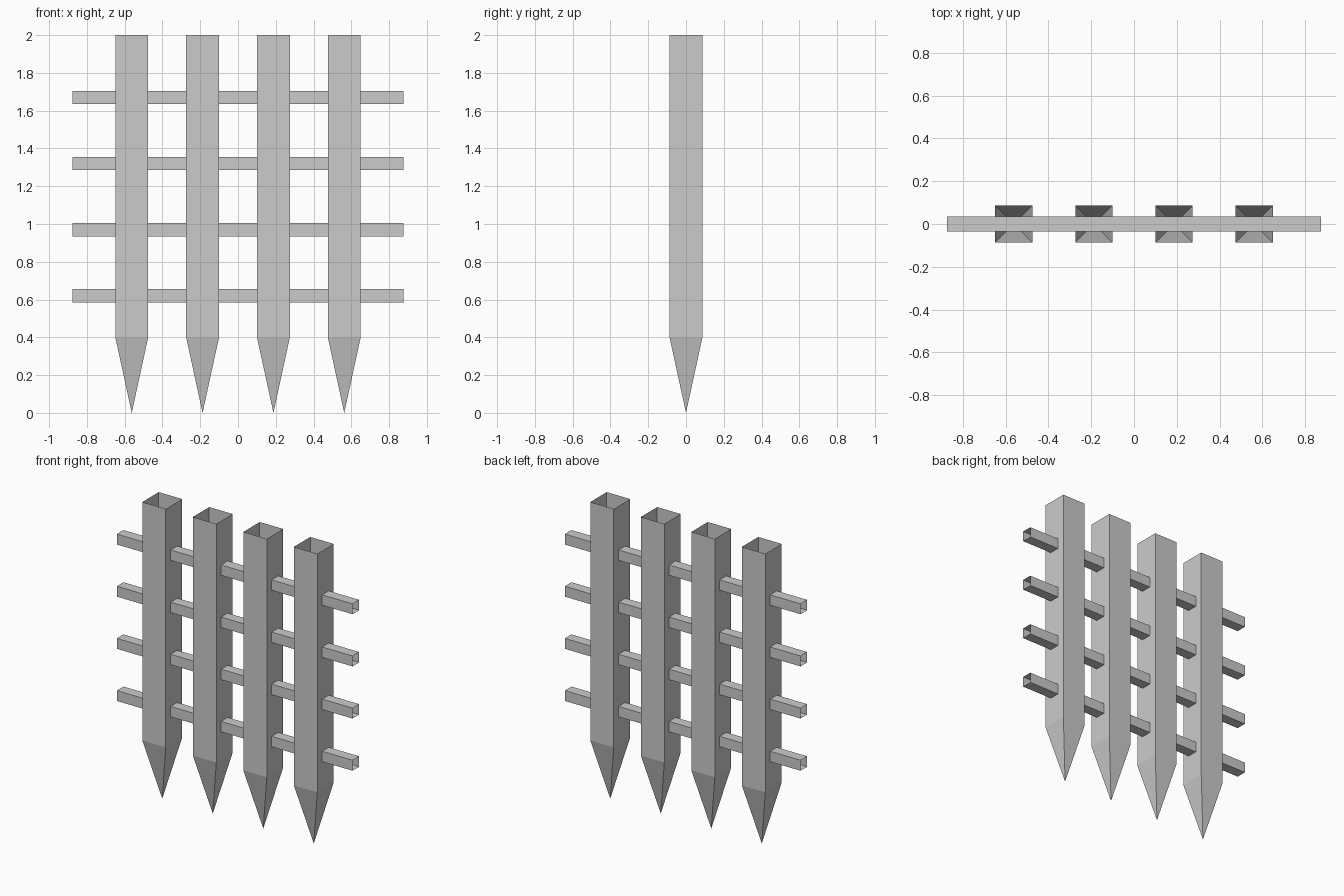
import bpy, bmesh
from mathutils import Vector

if "Cube" in bpy.data.objects:
    bpy.data.objects.remove(bpy.data.objects["Cube"])


def tube(name, rings, tip=None):
    """Thin open square tube through rings of four corners, optionally closed to a point."""
    bm = bmesh.new()
    loops = [[bm.verts.new(p) for p in ring] for ring in rings]
    for a, b in zip(loops, loops[1:]):
        for i in range(4):
            j = (i + 1) % 4
            bm.faces.new((a[i], a[j], b[j], b[i]))
    if tip is not None:
        point = bm.verts.new(tip)
        for i in range(4):
            bm.faces.new((loops[0][(i + 1) % 4], loops[0][i], point))
    mesh = bpy.data.meshes.new(name)
    bm.to_mesh(mesh)
    bm.free()
    obj = bpy.data.objects.new(name, mesh)
    bpy.context.collection.objects.link(obj)
    return obj


CORNERS = [(-1, -1), (1, -1), (1, 1), (-1, 1)]
POST_HALF = 0.087
RAIL_HALF = 0.035

# Four hollow stakes, open at the top and pointed at the bottom
for n in range(4):
    x = -0.5625 + 0.375 * n
    rings = [[Vector((x + POST_HALF * a, POST_HALF * b, z)) for a, b in CORNERS]
             for z in (0.4, 2.0)]
    tube(f"stake_{n + 1}", rings, Vector((x, 0, 0)))

# Four hollow rails running through the stakes, open at both ends
for n in range(4):
    z = 0.62 + 0.35 * n
    rings = [[Vector((x, RAIL_HALF * a, z + RAIL_HALF * b)) for a, b in CORNERS]
             for x in (-0.875, 0.875)]
    tube(f"rail_{n + 1}", rings)
